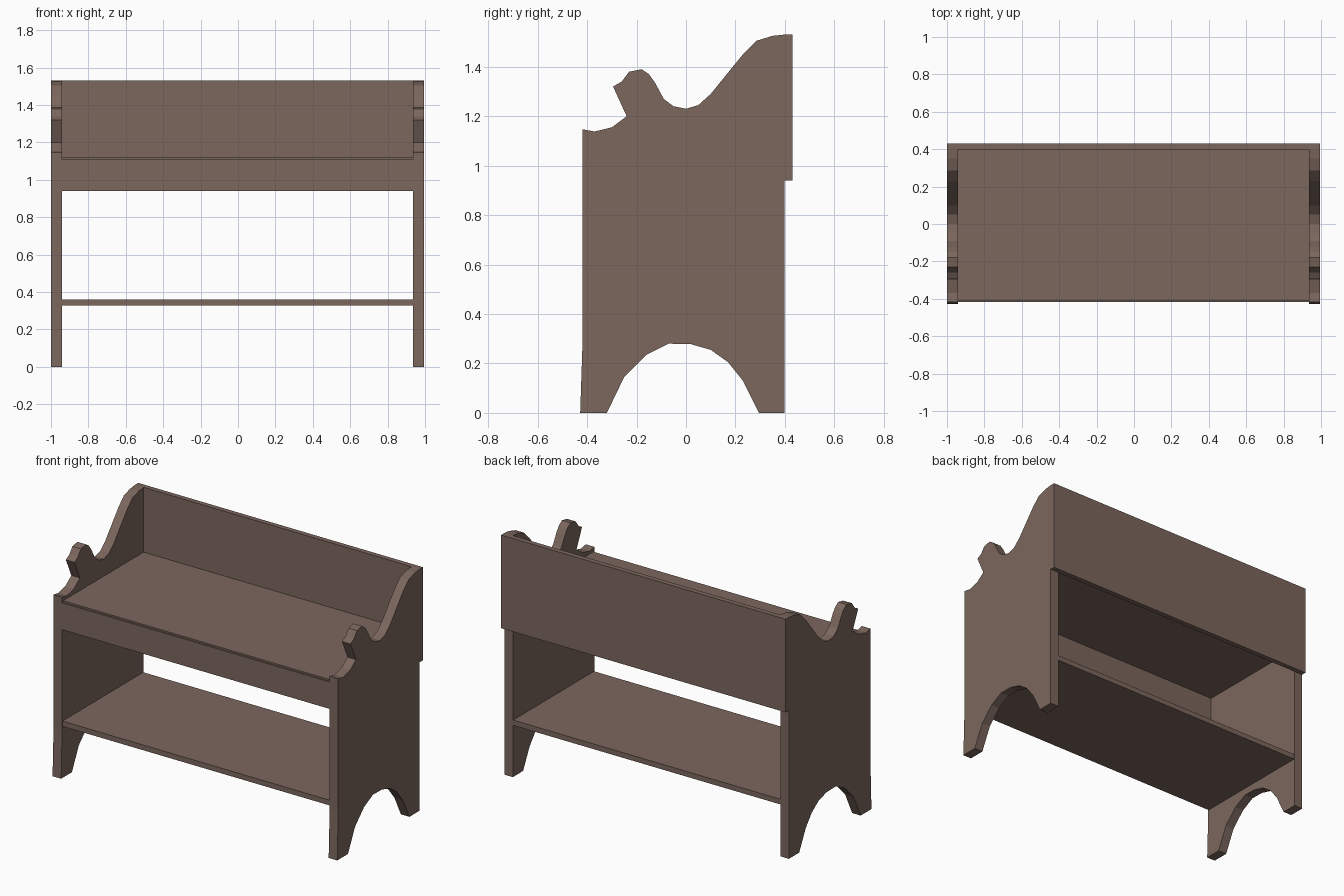
import bpy, bmesh

if "Cube" in bpy.data.objects:
    bpy.data.objects.remove(bpy.data.objects["Cube"])

wood = bpy.data.materials.new("brown_wood")
wood.diffuse_color = (0.20, 0.135, 0.11, 1)
wood.use_nodes = True
wood.node_tree.nodes["Principled BSDF"].inputs["Base Color"].default_value = wood.diffuse_color


def finish(name, bm):
    bmesh.ops.recalc_face_normals(bm, faces=bm.faces)
    mesh = bpy.data.meshes.new(name)
    bm.to_mesh(mesh)
    bm.free()
    mesh.materials.append(wood)
    ob = bpy.data.objects.new(name, mesh)
    bpy.context.collection.objects.link(ob)
    return ob


def board(name, x, y, z):
    """Box given by its (min, max) range on each axis."""
    bm = bmesh.new()
    bmesh.ops.create_cube(bm, size=1)
    for v in bm.verts:
        v.co = [r[0] if c < 0 else r[1] for c, r in zip(v.co, (x, y, z))]
    return finish(name, bm)


def panel(name, profile, x0, x1):
    """Extrude a (y, z) outline along x."""
    bm = bmesh.new()
    face = bm.faces.new([bm.verts.new((x0, y, z)) for y, z in profile])
    ext = bmesh.ops.extrude_face_region(bm, geom=[face])
    for v in ext["geom"]:
        if isinstance(v, bmesh.types.BMVert):
            v.co.x = x1
    return finish(name, bm)


# Side outline: front foot, arch, back foot, swept top, knob, front corner
arch = [(-0.428, 0), (-0.32, 0), (-0.25, 0.145), (-0.16, 0.235), (-0.07, 0.28),
        (0.02, 0.278), (0.10, 0.255), (0.17, 0.205), (0.23, 0.13), (0.295, 0)]
back = [(0.398, 0), (0.398, 1.53), (0.35, 1.525), (0.285, 1.505), (0.23, 1.45)]
dip = [(0.10, 1.29), (0.05, 1.245), (0.0, 1.23), (-0.05, 1.24), (-0.09, 1.27)]
knob = [(-0.125, 1.335), (-0.15, 1.37), (-0.18, 1.39), (-0.23, 1.38),
        (-0.26, 1.34), (-0.295, 1.32), (-0.24, 1.20)]
front = [(-0.30, 1.155), (-0.37, 1.138), (-0.418, 1.147), (-0.418, 0.3)]
outline = arch + back + dip + knob + front

for side, x0, x1 in (("left", -1, -0.94), ("right", 0.935, 0.995)):
    panel(side + "_side_panel", outline, x0, x1)

# Horizontal boards and the vertical front and back boards
inner = (-0.94, 0.935)
board("back_board", (-1, 0.995), (0.398, 0.43), (0.94, 1.53))
board("top_shelf", inner, (-0.408, 0.398), (1.10, 1.12))
board("front_apron", inner, (-0.418, -0.39), (0.94, 1.11))
board("lower_shelf", inner, (-0.415, 0.395), (0.327, 0.36))
